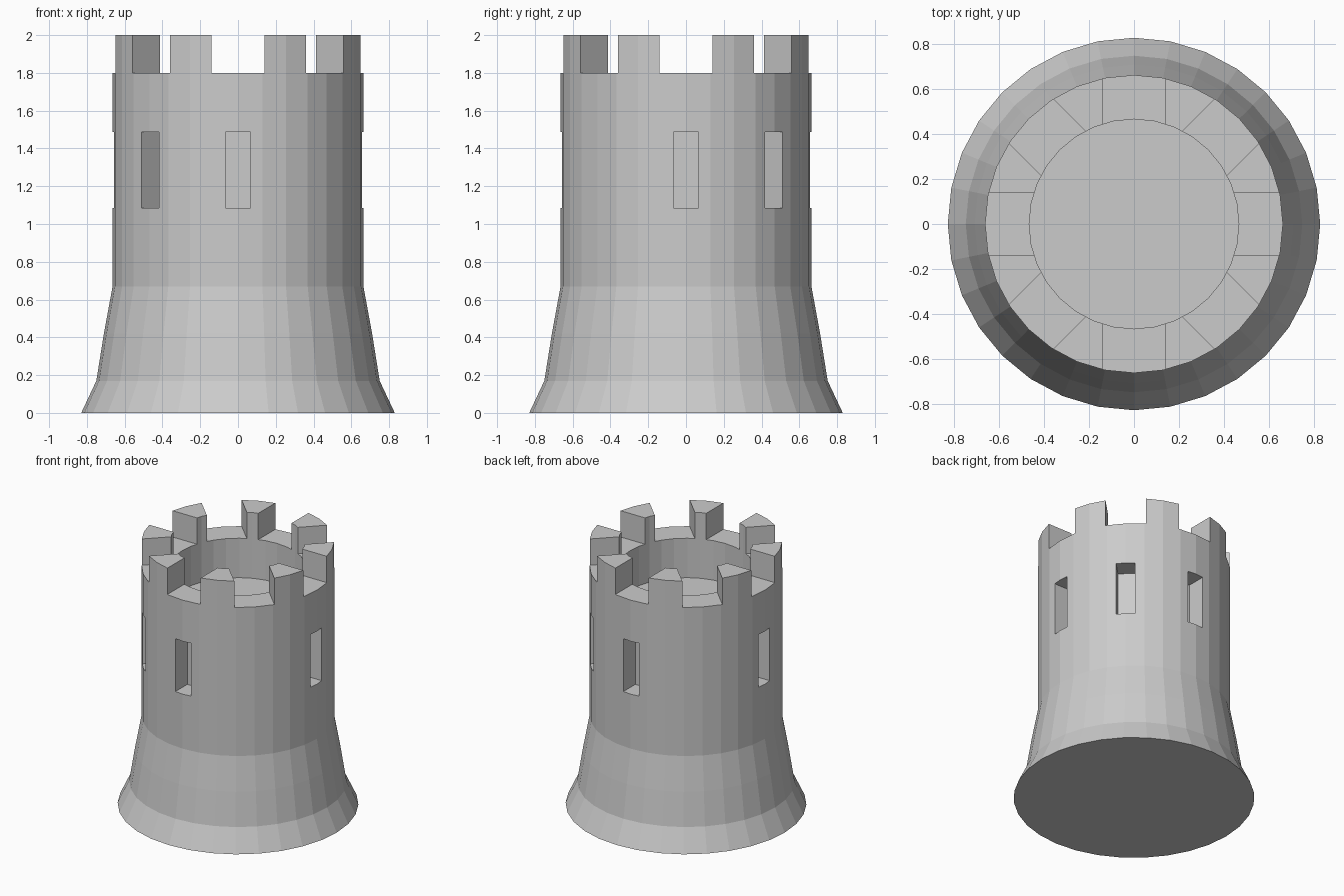
import bpy, bmesh, math
from mathutils import Matrix, Vector

if "Cube" in bpy.data.objects:
    bpy.data.objects.remove(bpy.data.objects["Cube"])

SIDES = 32


def make_object(name, bm):
    bmesh.ops.recalc_face_normals(bm, faces=bm.faces[:])
    mesh = bpy.data.meshes.new(name)
    bm.to_mesh(mesh)
    bm.free()
    obj = bpy.data.objects.new(name, mesh)
    bpy.context.collection.objects.link(obj)
    return obj


def lathe(name, profile):
    """Revolve (radius, z) points and cap both ends with a flat polygon."""
    bm = bmesh.new()
    rings = []
    for r, z in profile:
        ring = []
        for i in range(SIDES):
            a = 2 * math.pi * i / SIDES
            ring.append(bm.verts.new((r * math.cos(a), r * math.sin(a), z)))
        rings.append(ring)
    for low, high in zip(rings, rings[1:]):
        for i in range(SIDES):
            j = (i + 1) % SIDES
            bm.faces.new((low[i], low[j], high[j], high[i]))
    bm.faces.new(rings[0])
    bm.faces.new(rings[-1])
    return make_object(name, bm)


def radial_box(bm, angle, r0, r1, width, z0, z1):
    """Box reaching outward from r0 to r1 in the given direction."""
    centre = Vector(((r0 + r1) / 2, 0, (z0 + z1) / 2))
    size = Vector((r1 - r0, width, z1 - z0))
    mat = (Matrix.Rotation(math.radians(angle), 4, 'Z')
           @ Matrix.Translation(centre) @ Matrix.Diagonal(size.to_4d()))
    bmesh.ops.create_cube(bm, size=1, matrix=mat)


# Tower body: flared foot, straight wall, sunken roof floor
tower = lathe("tower", [(0.83, 0), (0.75, 0.17), (0.71, 0.42), (0.664, 0.67),
                        (0.664, 2.0), (0.467, 2.0), (0.467, 1.5)])

# Cutters: eight battlement gaps and six blind window slits
bm = bmesh.new()
for k in range(8):
    radial_box(bm, k * 45, 0.4, 0.9, 0.28, 1.8, 2.2)
for angle in (0, 45, 90, 180, 225, 270):
    radial_box(bm, angle, 0.515, 0.9, 0.132, 1.085, 1.487)
cutter = make_object("cutter", bm)
cutter.hide_render = True

# Carve the tower, then drop the cutter
cut = tower.modifiers.new("carve", 'BOOLEAN')
cut.operation = 'DIFFERENCE'
cut.solver = 'EXACT'
cut.object = cutter
bpy.context.view_layer.objects.active = tower
bpy.ops.object.modifier_apply(modifier=cut.name)
bpy.data.objects.remove(cutter)
